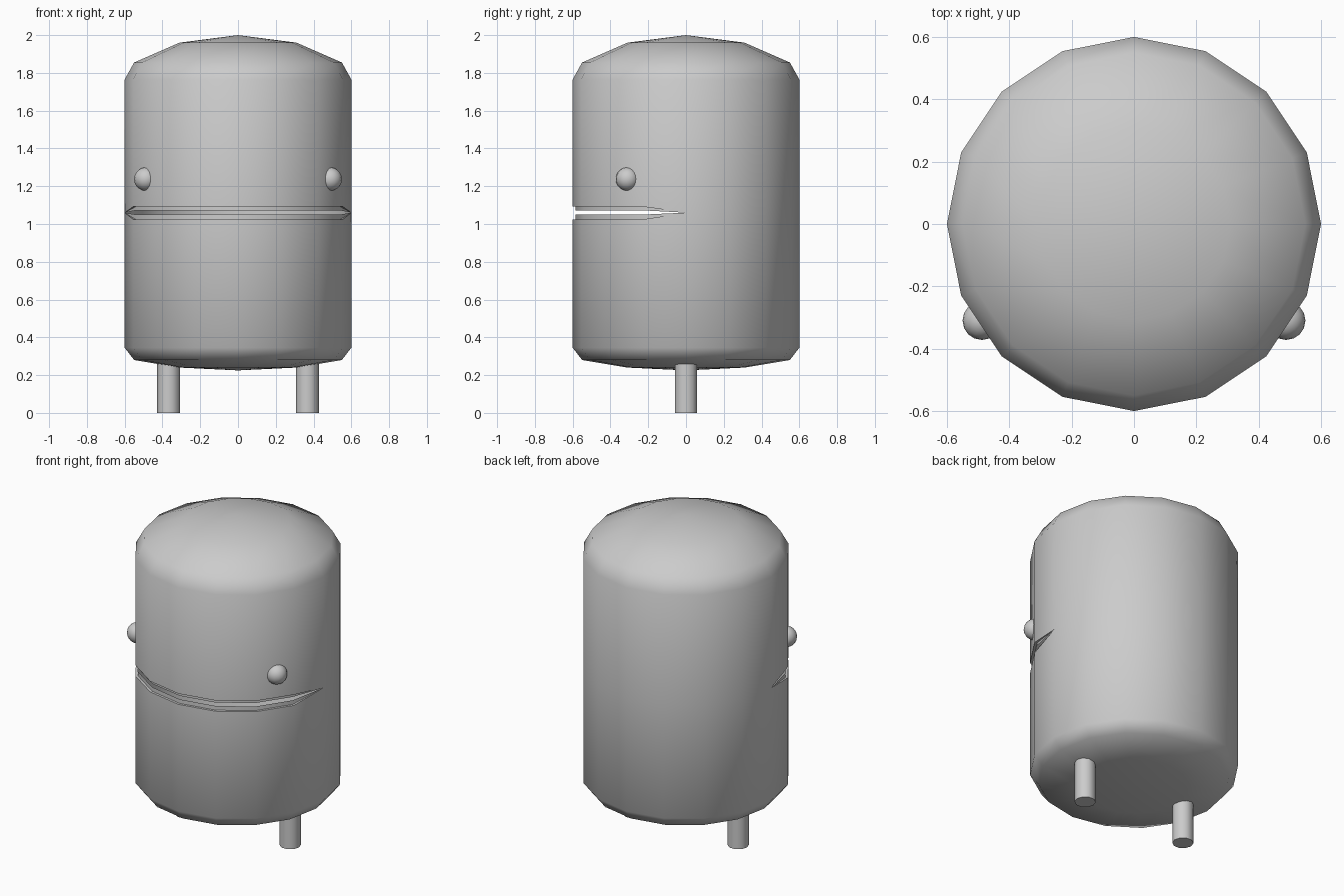
import bpy, bmesh, math

if "Cube" in bpy.data.objects:
    bpy.data.objects.remove(bpy.data.objects["Cube"])

SIDES = 16
MOUTH_Z = 1.06


def finish(bm, name, angle=60):
    bmesh.ops.recalc_face_normals(bm, faces=bm.faces)
    mesh = bpy.data.meshes.new(name)
    bm.to_mesh(mesh)
    bm.free()
    obj = bpy.data.objects.new(name, mesh)
    bpy.context.collection.objects.link(obj)
    bpy.ops.object.select_all(action='DESELECT')
    obj.select_set(True)
    bpy.context.view_layer.objects.active = obj
    bpy.ops.object.shade_smooth_by_angle(angle=math.radians(angle))
    return obj


def point(r, z, i, n, cx=0.0):
    a = 2 * math.pi * i / n
    return (cx + r * math.cos(a), r * math.sin(a), z)


def ring(bm, r, z, n, cx=0.0):
    if r == 0:
        return [bm.verts.new((cx, 0, z))] * n
    return [bm.verts.new(point(r, z, i, n, cx)) for i in range(n)]


def skin(bm, a, b, closed=True):
    n = len(a)
    for i in range(n if closed else n - 1):
        j = (i + 1) % n
        corners = list(dict.fromkeys((a[i], a[j], b[j], b[i])))
        if len(corners) > 2:
            bm.faces.new(corners)


def lathe(bm, rings):
    for a, b in zip(rings, rings[1:]):
        skin(bm, a, b)


# Hollow body with a slit mouth round the front half
bm = bmesh.new()
lower = [ring(bm, r, z, SIDES) for r, z in
         ((0, 0.225), (0.31, 0.24), (0.55, 0.28), (0.6, 0.345))]
upper = [ring(bm, r, z, SIDES) for r, z in
         ((0.6, 1.765), (0.55, 1.855), (0.31, 1.96), (0, 2.0))]
seam = ring(bm, 0.6, MOUTH_Z, SIDES)
front = range(SIDES // 2 + 1, SIDES)
tips = seam[SIDES // 2], seam[0]


def lip(r, z):
    return [tips[0]] + [bm.verts.new(point(r, z, i, SIDES)) for i in front] + [tips[1]]


for rings, z_out, z_in in ((lower, 1.024, 1.05), (upper, 1.092, 1.072)):
    outer, step, inner = lip(0.6, z_out), lip(0.585, z_out), lip(0.585, z_in)
    skin(bm, outer, step, False)
    skin(bm, step, inner, False)
    edge = seam[:SIDES // 2] + outer[:-1]
    lathe(bm, lower + [edge] if rings is lower else [edge] + upper)
for v in [v for v in bm.verts if not v.link_faces]:
    bm.verts.remove(v)
finish(bm, "body")

for side, label in ((-1, "left"), (1, "right")):
    # Eyes
    bm = bmesh.new()
    bmesh.ops.create_uvsphere(bm, u_segments=16, v_segments=10, radius=0.062)
    bmesh.ops.translate(bm, verts=bm.verts, vec=(side * 0.488, -0.31, 1.238))
    finish(bm, label + "_eye")

    # Legs
    bm = bmesh.new()
    lathe(bm, [ring(bm, r, z, 10, side * 0.367) for r, z in
               ((0, 0), (0.061, 0), (0.061, 0.26), (0, 0.26))])
    finish(bm, label + "_leg")
